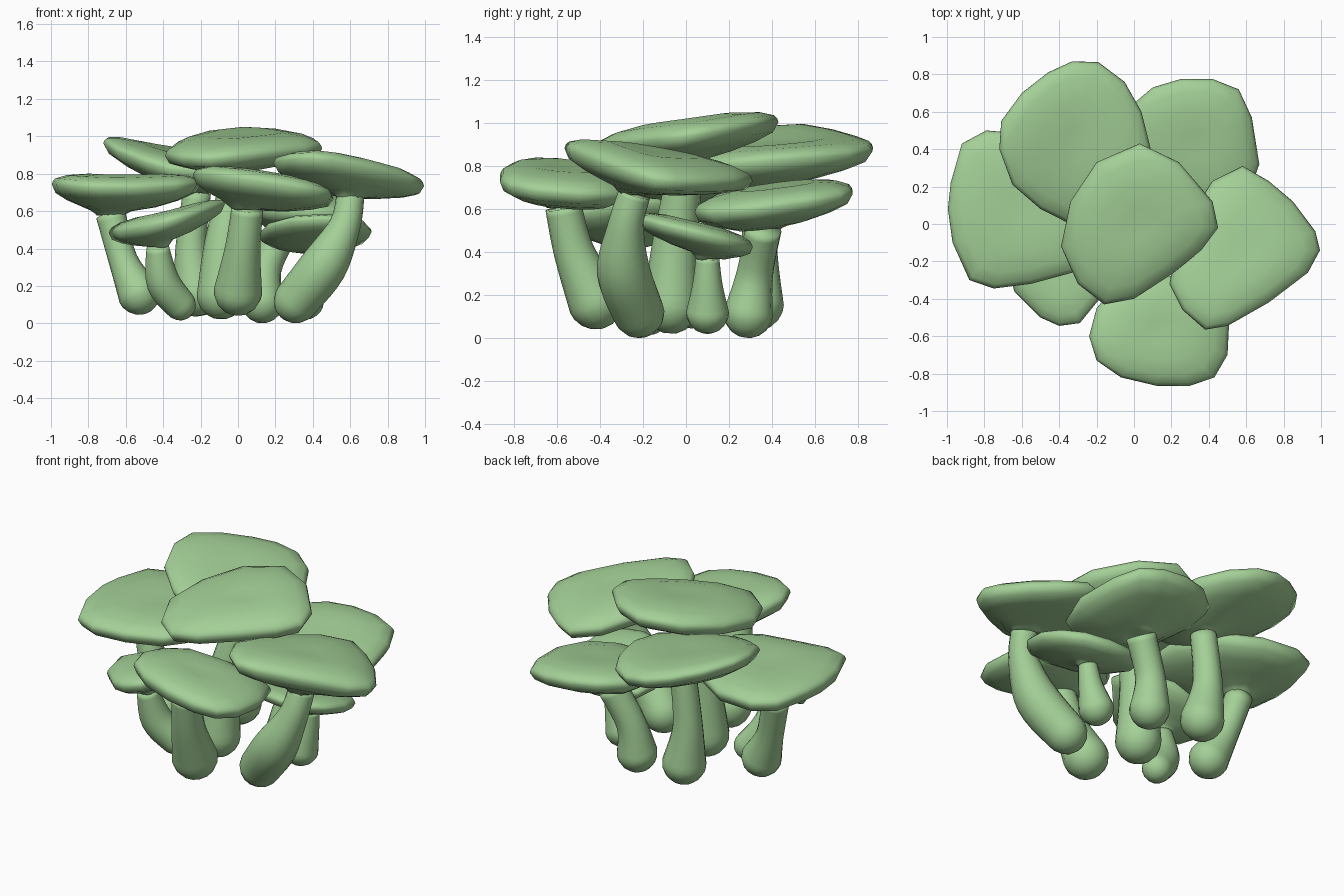
import bpy, bmesh, math
from mathutils import Vector

green = bpy.data.materials.new("soft_green")
green.diffuse_color = (0.37, 0.63, 0.31, 1)


def spline(pts, steps):
    # smooth curve through the control points
    pts = [Vector(p) for p in pts]
    n, out = len(pts), []
    for i in range(n - 1):
        a, b, c, d = (pts[min(max(i + k, 0), n - 1)] for k in (-1, 0, 1, 2))
        for s in range(steps):
            t = s / steps
            out.append(0.5 * (2 * b + (c - a) * t + (2 * a - 5 * b + 4 * c - d) * t * t
                              + (3 * b - a - 3 * c + d) * t ** 3))
    out.append(pts[-1])
    return out


def loft(name, rings):
    # skin a stack of closed rings and close both ends
    bm = bmesh.new()
    loops = [[bm.verts.new(v) for v in r] for r in rings]
    n = len(loops[0])
    for a, b in zip(loops, loops[1:]):
        for i in range(n):
            j = (i + 1) % n
            bm.faces.new((a[i], a[j], b[j], b[i]))
    for end in (loops[0], loops[-1]):
        c = bm.verts.new(sum((v.co for v in end), Vector()) / n)
        for i in range(n):
            bm.faces.new((end[i], end[(i + 1) % n], c))
    bmesh.ops.recalc_face_normals(bm, faces=bm.faces[:])
    for f in bm.faces:
        f.smooth = True
    me = bpy.data.meshes.new(name)
    bm.to_mesh(me)
    bm.free()
    me.materials.append(green)
    ob = bpy.data.objects.new(name, me)
    bpy.context.collection.objects.link(ob)


def mushroom(name, centre, tilt, outline, stem, thick=1.15, bend=0.0):
    cx, cy, cz = centre
    mid, foot = Vector((cx, cy)), Vector(stem[-1][:2])
    top_z, top_r = stem[-1][2:]
    rim = [Vector(p) for p in outline]

    def plane(x, y):
        return cz + tilt[0] * (x - cx) + tilt[1] * (y - cy) + bend * (x - cx) ** 2

    def ring(origin, f, dz):
        pts = [origin.lerp(p, f) for p in rim]
        return [(p.x, p.y, plane(p.x, p.y) + dz * thick) for p in pts]

    def collar(r, mix):
        # round ring where the underside flows into the stem
        pts = [foot + (p - foot).normalized() * r for p in rim]
        return [(p.x, p.y, top_z * (1 - mix) + mix * (plane(p.x, p.y) - 0.105 * thick)) for p in pts]

    # cap: collar, underside cone, rounded rim, shallow dome
    under = [(0.5, -0.09), (0.75, -0.066), (0.94, -0.038)]
    over = [(1, 0), (0.985, 0.016), (0.95, 0.03), (0.8, 0.05), (0.5, 0.065), (0.2, 0.06)]
    loft(name + "_cap", [collar(top_r * 0.95, -0.2), collar(top_r * 1.05, 0.3), collar(top_r * 1.4, 1)]
         + [ring(foot, *u) for u in under] + [ring(mid, *o) for o in over])

    # stem: rounded foot and swept body
    path = spline(stem, 5)
    rings, last = [], len(path) - 1

    def circle(c, r, t):
        u = Vector((0, 1, 0)).cross(t).normalized()
        v = t.cross(u)
        return [c + r * (u * math.cos(k * math.pi / 8) + v * math.sin(k * math.pi / 8))
                for k in range(16)]

    for i, p in enumerate(path):
        c, r = Vector(p[:3]), p[3]
        t = (Vector(path[min(i + 1, last)][:3]) - Vector(path[max(i - 1, 0)][:3])).normalized()
        if i == 0:
            for ang in (75, 55, 35, 15):
                a = math.radians(ang)
                rings.append(circle(c - t * r * math.sin(a), r * math.cos(a), t))
        rings.append(circle(c, r, t))
    loft(name + "_stem", rings)


mushroom("centre", (0.03, 0, 0.945), (0.03, 0.14),
         [(0.03, 0.43), (-0.2, 0.33), (-0.34, 0.12), (-0.39, -0.12), (-0.3, -0.32),
          (-0.16, -0.43), (0, -0.4), (0.2, -0.27), (0.36, -0.14), (0.45, -0.02),
          (0.42, 0.12), (0.24, 0.33)],
         [(-0.09, -0.07, 0.15, 0.13), (-0.07, -0.05, 0.45, 0.105), (0, 0, 0.8, 0.08)],
         bend=-0.12)

mushroom("back_left", (-0.3, 0.43, 0.845), (-0.16, 0.08),
         [(-0.33, 0.87), (-0.19, 0.865), (-0.05, 0.76), (0.04, 0.6), (0.09, 0.4),
          (0.06, 0.2), (-0.1, 0.05), (-0.36, 0.01), (-0.5, 0.08), (-0.65, 0.21),
          (-0.72, 0.4), (-0.71, 0.55), (-0.6, 0.7), (-0.46, 0.81)],
         [(-0.22, 0.33, 0.16, 0.125), (-0.25, 0.34, 0.4, 0.085), (-0.22, 0.34, 0.7, 0.075)],
         bend=0.3)

mushroom("back_right", (0.33, 0.42, 0.635), (-0.08, 0.12),
         [(-0.03, 0.62), (0.1, 0.73), (0.25, 0.775), (0.42, 0.775), (0.56, 0.72), (0.63, 0.57),
          (0.67, 0.32), (0.6, 0.12), (0.4, 0.04), (0.15, 0.08), (0.02, 0.25), (-0.04, 0.45)],
         [(0.13, 0.29, 0.115, 0.115), (0.15, 0.32, 0.3, 0.085), (0.25, 0.36, 0.51, 0.085)])

mushroom("right", (0.58, -0.15, 0.8), (-0.115, -0.155),
         [(0.58, 0.31), (0.42, 0.23), (0.3, 0.05), (0.22, -0.15), (0.19, -0.32),
          (0.26, -0.46), (0.38, -0.565), (0.5, -0.545), (0.72, -0.42), (0.93, -0.26),
          (0.995, -0.14), (0.97, -0.04), (0.85, 0.12), (0.72, 0.23)],
         [(0.31, -0.22, 0.12, 0.12), (0.46, -0.29, 0.31, 0.125),
          (0.57, -0.28, 0.52, 0.085), (0.6, -0.24, 0.67, 0.075)], bend=-0.1)

mushroom("front", (0.13, -0.57, 0.73), (-0.16, -0.08),
         [(-0.24, -0.6), (-0.2, -0.73), (-0.07, -0.82), (0.12, -0.865), (0.3, -0.865),
          (0.43, -0.82), (0.5, -0.7), (0.51, -0.5), (0.45, -0.32), (0.15, -0.27),
          (-0.1, -0.33), (-0.2, -0.45)],
         [(0, -0.42, 0.17, 0.13), (0.025, -0.52, 0.4, 0.095), (0.05, -0.57, 0.61, 0.085)])

mushroom("left", (-0.6, 0.08, 0.72), (0, 0),
         [(-0.995, 0.08), (-0.98, 0.22), (-0.92, 0.43), (-0.79, 0.5), (-0.55, 0.48),
          (-0.33, 0.35), (-0.2, 0.1), (-0.22, -0.15), (-0.33, -0.26), (-0.55, -0.32),
          (-0.75, -0.345), (-0.88, -0.3), (-0.97, -0.1)],
         [(-0.53, 0.02, 0.16, 0.115), (-0.615, 0.06, 0.34, 0.078), (-0.68, 0.1, 0.58, 0.08)],
         bend=0.15)

mushroom("small_front_left", (-0.4, -0.26, 0.535), (0.24, 0),
         [(-0.64, -0.36), (-0.5, -0.5), (-0.4, -0.545), (-0.29, -0.53), (-0.2, -0.42),
          (-0.07, -0.28), (-0.1, -0.12), (-0.3, 0), (-0.52, -0.02), (-0.69, -0.17)],
         [(-0.31, -0.17, 0.1, 0.085), (-0.4, -0.22, 0.22, 0.09), (-0.43, -0.27, 0.41, 0.06)],
         0.95, 0.2)

mushroom("small_right", (0.41, 0.05, 0.485), (0, -0.24),
         [(0.11, 0.12), (0.16, 0.24), (0.28, 0.3), (0.42, 0.31), (0.58, 0.27), (0.68, 0.17),
          (0.715, 0.03), (0.68, -0.12), (0.6, -0.21), (0.45, -0.24), (0.28, -0.2), (0.15, -0.05)],
         [(0.36, 0.1, 0.12, 0.1), (0.4, 0.1, 0.25, 0.07), (0.42, 0.1, 0.37, 0.055)], 0.85)
